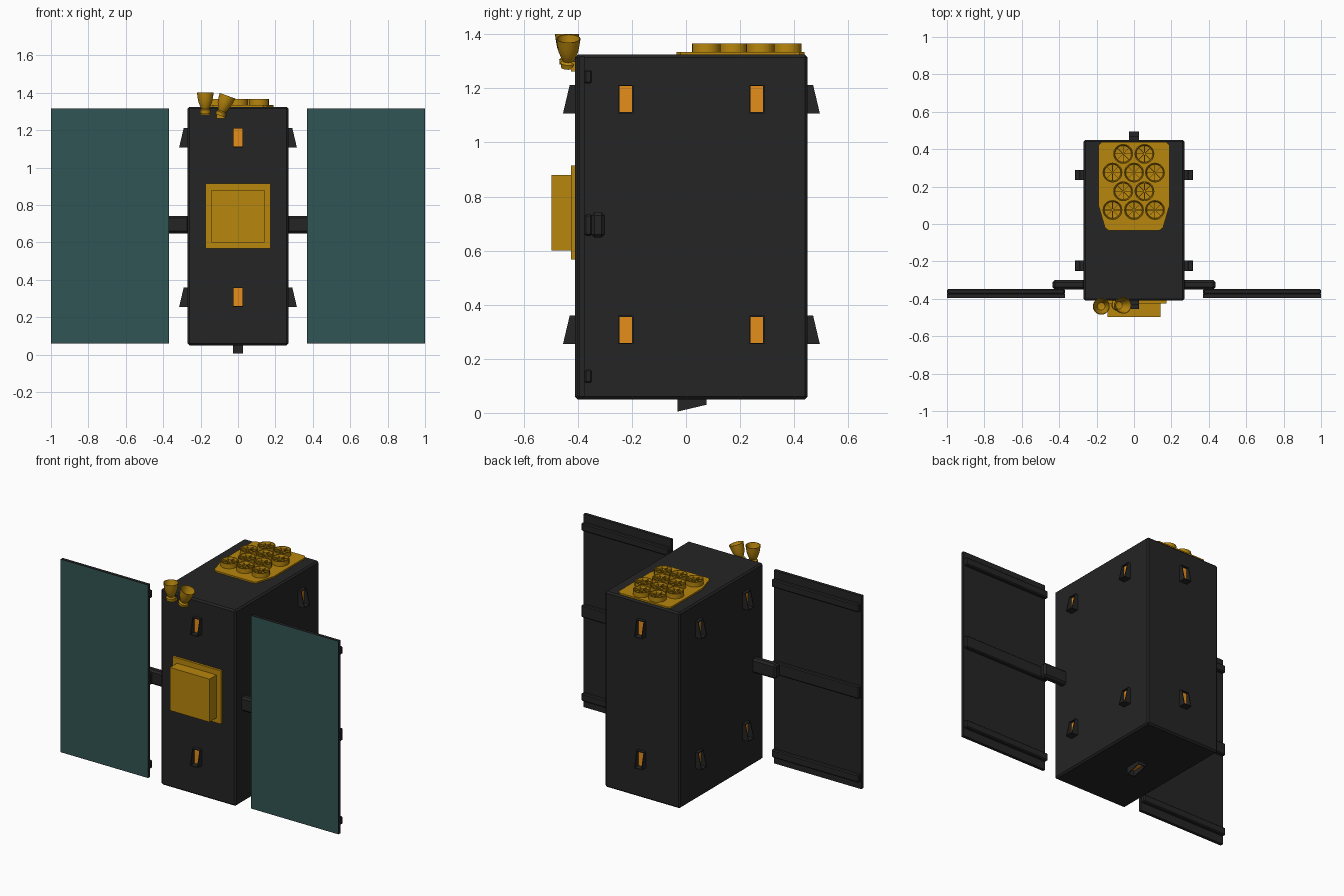
import bpy, bmesh, math
from mathutils import Vector, Matrix

if "Cube" in bpy.data.objects:
    bpy.data.objects.remove(bpy.data.objects["Cube"])


def material(name, rgb):
    m = bpy.data.materials.new(name)
    m.diffuse_color = (*rgb, 1)
    m.use_nodes = True
    m.node_tree.nodes["Principled BSDF"].inputs["Base Color"].default_value = m.diffuse_color
    return m


BLACK = material("black", (0.018, 0.018, 0.018))
GOLD = material("gold", (0.48, 0.24, 0.004))
TEAL = material("dark teal", (0.03, 0.09, 0.087))
ORANGE = material("orange", (0.78, 0.27, 0.01))


def finish(name, bm, *mats, smooth=False):
    me = bpy.data.meshes.new(name)
    bmesh.ops.recalc_face_normals(bm, faces=bm.faces)
    bm.to_mesh(me)
    bm.free()
    ob = bpy.data.objects.new(name, me)
    bpy.context.collection.objects.link(ob)
    for m in mats:
        me.materials.append(m)
    if smooth:
        bpy.ops.object.select_all(action='DESELECT')
        ob.select_set(True)
        bpy.context.view_layer.objects.active = ob
        bpy.ops.object.shade_smooth_by_angle(angle=math.radians(35))
    return ob


def box_bm(lo, hi, bevel=0):
    bm = bmesh.new()
    bmesh.ops.create_cube(bm, size=1)
    for v in bm.verts:
        v.co = [lo[i] + (hi[i] - lo[i]) * (v.co[i] + 0.5) for i in range(3)]
    if bevel:
        bmesh.ops.bevel(bm, geom=bm.edges[:], offset=bevel, segments=1, affect='EDGES')
    return bm


def box(name, lo, hi, mat, bevel=0):
    return finish(name, box_bm(lo, hi, bevel), mat)


def lathe(name, profile, segs, mat, matrix):
    """Spin (radius, height) points around z, then place."""
    bm = bmesh.new()
    vs = [bm.verts.new((r, 0, z)) for r, z in profile]
    es = [bm.edges.new(p) for p in zip(vs, vs[1:])]
    bmesh.ops.spin(bm, geom=vs + es, axis=(0, 0, 1), cent=(0, 0, 0),
                   angle=2 * math.pi, steps=segs, use_duplicate=False)
    bmesh.ops.remove_doubles(bm, verts=bm.verts, dist=1e-5)
    bm.transform(matrix)
    return finish(name, bm, mat, smooth=True)


# main body
box("body", (-0.27, -0.41, 0.05), (0.27, 0.45, 1.325), BLACK, 0.01)

# solar wings: teal front face, black back with three rails and an arm
for s, side in ((-1, "left"), (1, "right")):
    def span(a, b):
        return sorted((s * a, s * b))
    x0, x1 = span(0.37, 1.0)
    bm = box_bm((x0, -0.395, 0.06), (x1, -0.375, 1.317))
    front = [f for f in bm.faces if f.normal.y < -0.5]
    bmesh.ops.inset_region(bm, faces=front, thickness=0.004)
    for f in front:
        f.material_index = 1
    finish(side + "_solar_panel", bm, BLACK, TEAL)
    for z0, z1, tag in ((0.11, 0.16, "lower"), (0.655, 0.735, "middle"), (1.218, 1.268, "upper")):
        box(f"{side}_{tag}_rail", (x0, -0.376, z0), (x1, -0.348, z1), BLACK, 0.006)
    a0, a1 = span(0.26, 0.435)
    box(side + "_wing_arm", (a0, -0.35, 0.648), (a1, -0.30, 0.742), BLACK, 0.012)


# hooded sensors: wedge housing with a recessed orange window
def sensor(name, pos, out, up):
    out, up = Vector(out), Vector(up)
    right = up.cross(out)
    bm = box_bm((-0.028, -0.053, -0.005), (0.028, 0.053, 0.02))
    for v in bm.verts:
        if v.co.z > 0 and v.co.y < 0:
            v.co.z = 0.045
    bm.normal_update()
    window = [f for f in bm.faces if f.normal.z > 0.5]
    bmesh.ops.inset_region(bm, faces=window, thickness=0.007)
    inner = bmesh.ops.extrude_discrete_faces(bm, faces=window)["faces"]
    for f in inner:
        f.material_index = 1
        for v in f.verts:
            v.co.z = 0.006
    m = Matrix((right, up, out)).transposed().to_4x4()
    m.translation = pos
    bm.transform(m)
    finish(name, bm, BLACK, ORANGE)


for z in (0.307, 1.16):
    sensor("front_sensor", (0, -0.41, z), (0, -1, 0), (0, 0, 1))
    sensor("back_sensor", (0, 0.45, z), (0, 1, 0), (0, 0, 1))
    for s in (-1, 1):
        for y in (-0.223, 0.262):
            sensor("side_sensor", (s * 0.27, y, z), (s, 0, 0), (0, 0, 1))
sensor("bottom_sensor", (0, 0.022, 0.05), (0, 0, -1), (0, 1, 0))

# front antenna box
box("antenna_base", (-0.175, -0.425, 0.568), (0.175, -0.405, 0.915), GOLD)
box("antenna_block", (-0.142, -0.497, 0.60), (0.142, -0.42, 0.88), GOLD)

# top plate with tapered front
half = [(0.135, -0.035), (0.155, -0.02), (0.19, 0.10), (0.19, 0.42), (0.172, 0.438)]
outline = half + [(-x, y) for x, y in reversed(half)]
bm = bmesh.new()
face = bm.faces.new([bm.verts.new((x, y, 1.32)) for x, y in outline])
ext = bmesh.ops.extrude_face_region(bm, geom=[face])["geom"]
bmesh.ops.translate(bm, vec=(0, 0, 0.015),
                    verts=[g for g in ext if isinstance(g, bmesh.types.BMVert)])
finish("top_plate", bm, GOLD)

# cup antennas in staggered rows
cup = [(0, 0), (0.053, 0), (0.053, 0.034), (0.048, 0.034), (0.044, 0.018), (0, 0.012)]
for y, xs in ((0.375, (-0.058, 0.056)), (0.275, (-0.115, 0, 0.112)),
              (0.175, (-0.058, 0.056)), (0.075, (-0.115, 0, 0.112))):
    for x in xs:
        lathe("cup_antenna", cup, 20, GOLD, Matrix.Translation((x, y, 1.332)))
        for k in range(4):  # radial vanes
            bm = box_bm((-0.046, -0.0015, 0.01), (0.046, 0.0015, 0.027))
            bm.transform(Matrix.Translation((x, y, 1.332)) @ Matrix.Rotation(k * math.pi / 4, 4, 'Z'))
            finish("cup_vane", bm, GOLD)

# two horn antennas on the front top edge
horn = [(0, 0), (0.027, 0), (0.029, 0.018), (0.02, 0.025), (0.026, 0.035), (0.036, 0.06),
        (0.041, 0.085), (0.045, 0.113), (0.042, 0.113), (0.036, 0.085), (0.02, 0.04), (0, 0.034)]
lathe("left_horn", horn, 20, GOLD, Matrix.Translation((-0.175, -0.44, 1.289)))
lathe("right_horn", horn, 20, GOLD,
      Matrix.Translation((-0.095, -0.435, 1.278)) @ Matrix.Rotation(math.radians(20), 4, 'Y'))
box("left_horn_bracket", (-0.20, -0.45, 1.282), (-0.15, -0.405, 1.297), GOLD)
box("right_horn_bracket", (-0.115, -0.425, 1.262), (-0.07, -0.405, 1.30), GOLD)
